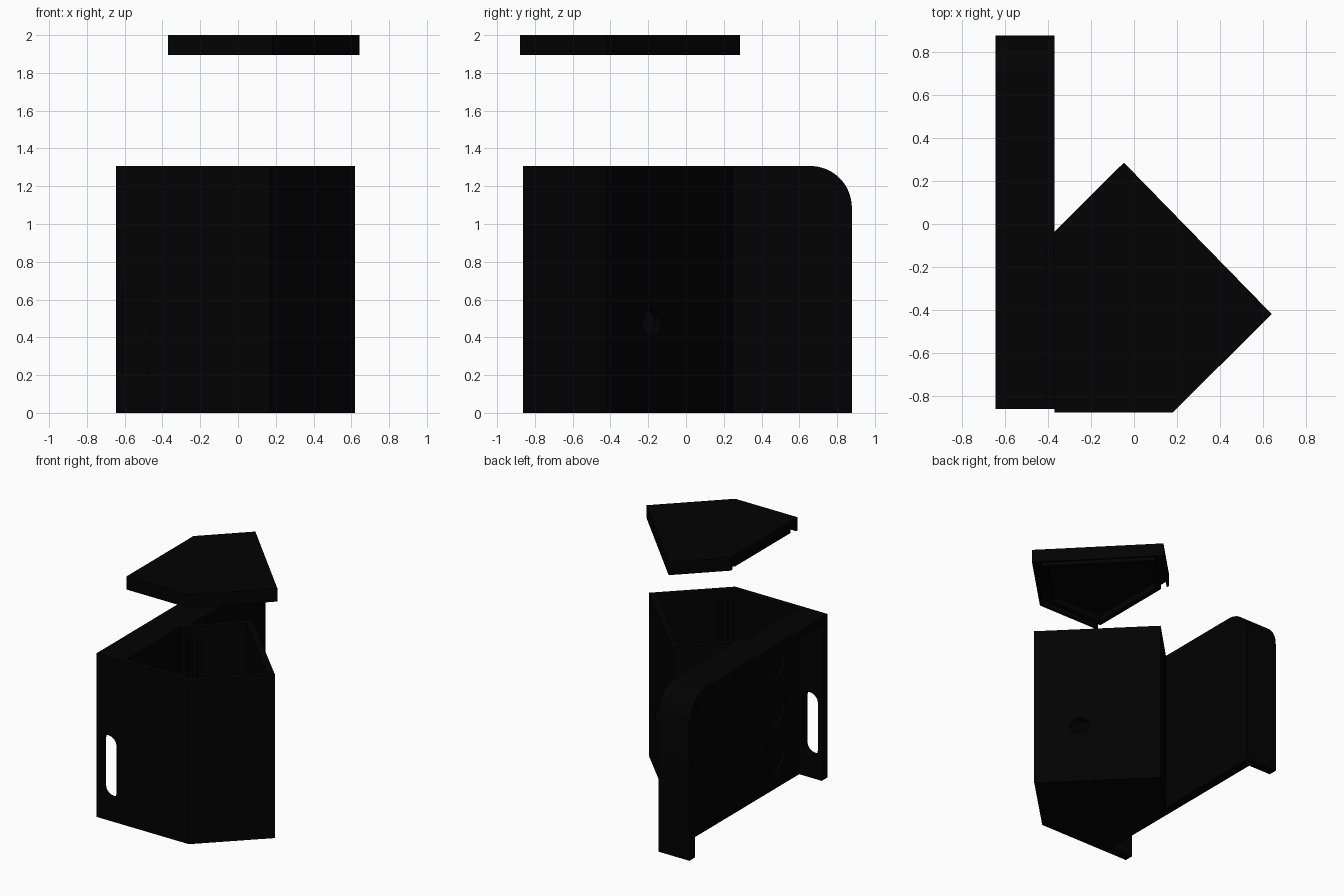
import bpy, bmesh, math
from mathutils import Vector

if "Cube" in bpy.data.objects:
    bpy.data.objects.remove(bpy.data.objects["Cube"])

mat = bpy.data.materials.new("black_plastic")
mat.diffuse_color = (0.0005, 0.0005, 0.0005, 1)
mat.use_nodes = True
mat.node_tree.nodes["Principled BSDF"].inputs["Base Color"].default_value = mat.diffuse_color


def prism(name, base, vec):
    """Extrude a planar outline of 3D points along vec."""
    bm = bmesh.new()
    face = bm.faces.new([bm.verts.new(p) for p in base])
    res = bmesh.ops.extrude_face_region(bm, geom=[face])
    verts = [g for g in res["geom"] if isinstance(g, bmesh.types.BMVert)]
    bmesh.ops.translate(bm, verts=verts, vec=Vector(vec))
    bmesh.ops.recalc_face_normals(bm, faces=bm.faces)
    me = bpy.data.meshes.new(name)
    bm.to_mesh(me)
    bm.free()
    ob = bpy.data.objects.new(name, me)
    bpy.context.collection.objects.link(ob)
    me.materials.append(mat)
    return ob


def combine(target, tool, op="DIFFERENCE"):
    """Apply a boolean and remove the tool object."""
    bpy.context.view_layer.objects.active = target
    mod = target.modifiers.new("bool", "BOOLEAN")
    mod.operation, mod.solver, mod.object = op, "EXACT", tool
    bpy.ops.object.modifier_apply(modifier=mod.name)
    bpy.data.objects.remove(tool, do_unlink=True)


def arc(cx, cy, r, a0, a1, n=16):
    return [(cx + r * math.cos(math.radians(a0 + (a1 - a0) * i / n)),
             cy + r * math.sin(math.radians(a0 + (a1 - a0) * i / n))) for i in range(n + 1)]


def flat(pts, z):
    return [(x, y, z) for x, y in pts]


def side(pts, x):
    return [(x, y, z) for y, z in pts]


def inset(pts, d):
    """Move every edge of a counter-clockwise outline inward; d lists one offset per edge."""
    out, n = [], len(pts)
    for i in range(n):
        a, p, b = (Vector(pts[(i + k) % n]) for k in (-1, 0, 1))
        u, v = (p - a).normalized(), (b - p).normalized()
        n1, n2 = Vector((-u.y, u.x)), Vector((-v.y, v.x))
        d1, d2 = d[i - 1], d[i]
        det = n1.x * n2.y - n1.y * n2.x
        out.append(tuple(p + Vector((d1 * n2.y - d2 * n1.y, n1.x * d2 - n2.x * d1)) / det))
    return out


def shell_outline(y0, y1, top, r, bottom=0.0):
    """Plate outline with one rounded upper back corner."""
    return [(y0, bottom), (y1, bottom)] + arc(y1 - r, top - r, r, 0, 90) + [(y0, top)]


H = 1.307

# Mounting bracket: plate with front, top and back flanges, open below
holder = prism("holder", side(shell_outline(-0.863, 0.878, H, 0.22), -0.645), (0.275, 0, 0))
combine(holder, prism("recess", side(shell_outline(-0.793, 0.808, H - 0.07, 0.15, -0.1), -0.8), (0.355, 0, 0)))

# Five-sided container joined to the bracket
body = [(-0.37, -0.863), (0.17, -0.863), (0.62, -0.42), (-0.05, 0.25), (-0.37, -0.07)]
wide = [(-0.40, -0.863)] + body[1:4] + [(-0.37, -0.07), (-0.40, -0.07)]
combine(holder, prism("container", flat(wide, 0), (0, 0, H)), "UNION")
cavity = inset(body, [0.045, 0.045, 0.05, 0.045, 0.0])
hollow = [(-0.41, cavity[0][1])] + cavity[1:] + [(-0.41, cavity[4][1])]
combine(holder, prism("cavity", flat(hollow, 0.05), (0, 0, 2)))

# Long slot through the front flange
slot = arc(-0.54, 0.61, 0.07, 0, 180) + arc(-0.54, 0.24, 0.07, 180, 360)
combine(holder, prism("slot", [(x, -1, z) for x, z in slot], (0, 0.25, 0)))

# Three shallow round pockets in the recessed face
for z in (0.26, 0.63, 1.0):
    combine(holder, prism("pocket", side(arc(-0.48, z, 0.135, 0, 360 - 7.5, 47), -0.55), (0.125, 0, 0)))

# Round hole in the diagonal back wall
u = Vector((-1, 1, 0)).normalized()
out = Vector((1, 1, 0)).normalized()
c = Vector((0.38, -0.18, 0.475)) - out * 0.1
ring = [c + u * a + Vector((0, 0, b)) for a, b in arc(0, 0, 0.07, 0, 348.75, 31)]
combine(holder, prism("hole", ring, out * 0.2))

# Paired vertical guide ribs on the two facing diagonal walls
for i, s in ((1, 1), (4, -1)):
    p = Vector(cavity[i])
    for d in (0.015, 0.085):
        a, b = p + out.xy * d, p + out.xy * (d + 0.03)
        lo, hi = u.xy * (-0.01 * s), u.xy * (0.03 * s)
        prism("guide_rib", flat([a + lo, b + lo, b + hi, a + hi], 0.04), (0, 0, H - 0.12))

# Lid floating above: thin outer skirt, open on the bracket side
lid_pts = [(-0.37, -0.878), (0.18, -0.878), (0.642, -0.42), (-0.047, 0.286), (-0.37, -0.035)]
lid = prism("lid", flat(lid_pts, 1.895), (0, 0, 0.105))
combine(lid, prism("lid_cut", flat(inset(lid_pts, [0.018, 0.018, 0.018, 0.018, -0.1]), 1.8), (0, 0, 0.145)))

# Inner lip under the lid that plugs into the container, closed all round
lip_pts = inset(lid_pts, [0.065, 0.065, 0.065, 0.065, 0.015])
lip = prism("lip", flat(lip_pts, 1.895), (0, 0, 0.07))
combine(lip, prism("lip_cut", flat(inset(lip_pts, [0.04] * 5), 1.8), (0, 0, 0.3)))
combine(lid, lip, "UNION")

# Smooth curved surfaces, keep hard edges
for ob in bpy.context.collection.objects:
    bpy.ops.object.select_all(action="DESELECT")
    ob.select_set(True)
    bpy.context.view_layer.objects.active = ob
    bpy.ops.object.shade_smooth_by_angle(angle=math.radians(30))
